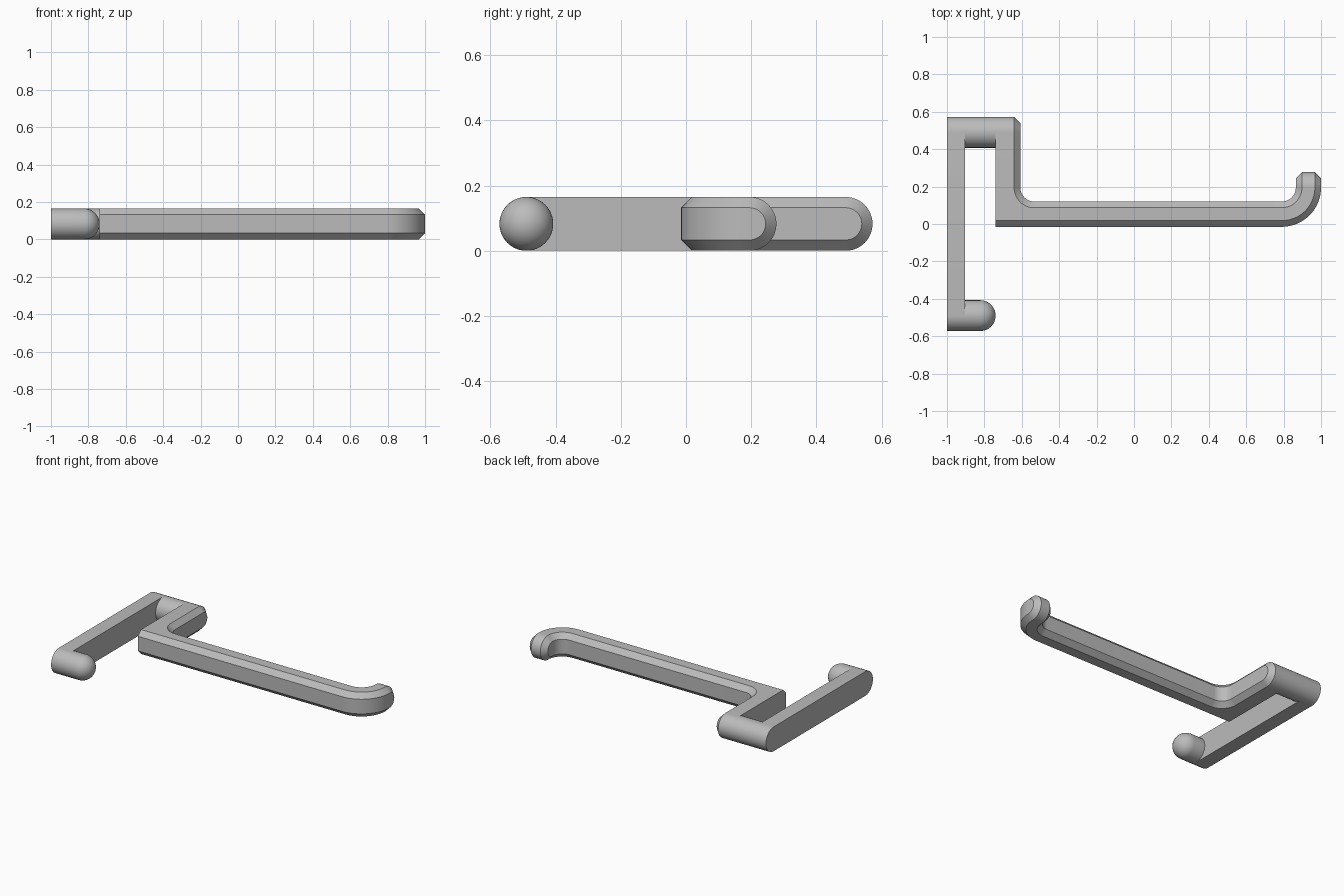
import bpy, bmesh
from math import sin, cos, pi
from mathutils import Vector

if "Cube" in bpy.data.objects:
    bpy.data.objects.remove(bpy.data.objects["Cube"])

R = 0.0825          # half thickness, also the radius of every rounded end
C = 0.033           # chamfer size
SEG = 24            # segments in a half turn
BACK, PLATE, LEG_X = -1.0, -0.903, -0.74
PEG_Y = 0.49

grey = bpy.data.materials.new("light grey")
grey.use_nodes = True
grey.diffuse_color = (0.5, 0.5, 0.5, 1)
grey.node_tree.nodes["Principled BSDF"].inputs["Base Color"].default_value = (0.5, 0.5, 0.5, 1)


def finish(name, bm):
    bmesh.ops.remove_doubles(bm, verts=bm.verts, dist=1e-5)
    bmesh.ops.dissolve_degenerate(bm, edges=bm.edges, dist=1e-5)
    bmesh.ops.recalc_face_normals(bm, faces=bm.faces)
    mesh = bpy.data.meshes.new(name)
    bm.to_mesh(mesh)
    bm.free()
    mesh.materials.append(grey)
    obj = bpy.data.objects.new(name, mesh)
    bpy.context.collection.objects.link(obj)
    bpy.ops.object.select_all(action="DESELECT")
    obj.select_set(True)
    bpy.context.view_layer.objects.active = obj
    bpy.ops.object.shade_smooth_by_angle(angle=pi / 6)
    return obj


def peg(name, y, profile):
    """Lathe (x, radius) points around a line along x."""
    bm = bmesh.new()
    verts = [bm.verts.new((x, y, R + r)) for x, r in profile]
    edges = [bm.edges.new(pair) for pair in zip(verts, verts[1:])]
    bmesh.ops.spin(bm, geom=verts + edges, cent=(0, y, R), axis=(1, 0, 0),
                   angle=2 * pi, steps=2 * SEG)
    return finish(name, bm)


# Back plate: a stadium outline with thickness along x
bm = bmesh.new()
outline = []
for side in (1, -1):
    for i in range(SEG + 1):
        a = pi * i / SEG
        outline.append(bm.verts.new((BACK, side * (PEG_Y + R * sin(a)), R + side * R * cos(a))))
face = bm.faces.new(outline)
grown = bmesh.ops.extrude_face_region(bm, geom=[face])["geom"]
bmesh.ops.translate(bm, vec=(PLATE - BACK, 0, 0),
                    verts=[g for g in grown if isinstance(g, bmesh.types.BMVert)])
finish("back_plate", bm)

# Pegs: a plain one that carries the arm, a round-nosed one at the front
peg("rear_peg", PEG_Y, [(PLATE, R), (LEG_X, R)])
nose = [(LEG_X - R + R * sin(pi / 2 * i / 12), R * cos(pi / 2 * i / 12)) for i in range(13)]
peg("front_peg", -PEG_Y, [(PLATE, R)] + nose)

# Arm stations: outer edge, outer chamfer top, inner chamfer top, inner edge
BAR_Y, BEND_Y, IN_R, OUT_R = -0.015, 0.195, 0.075, 0.21
bend = Vector((-0.533, BEND_Y))
hook = Vector((0.79, BEND_Y))


def polar(centre, radius, angle):
    return centre + radius * Vector((cos(angle), sin(angle)))


INNER_LEG = bend.x - IN_R
stations = [[Vector((x, PEG_Y)) for x in (LEG_X, LEG_X, INNER_LEG - C, INNER_LEG)]]
HALF = 8
for i in range(2 * HALF + 1):
    a = pi + pi / 2 * i / (2 * HALF)
    inner = [polar(bend, IN_R + C, a), polar(bend, IN_R, a)]
    if i <= HALF:       # square-edged side of the leg
        p = Vector((LEG_X, BEND_Y + (BAR_Y + C - BEND_Y) * i / HALF))
        stations.append([p, p] + inner)
    if i >= HALF:       # chamfered front of the bar
        p = Vector((LEG_X + (bend.x - LEG_X) * (i - HALF) / HALF, BAR_Y))
        stations.append([p, p + Vector((0, C))] + inner)
for i in range(SEG + 1):
    a = -pi / 2 + pi / 2 * i / SEG
    stations.append([polar(hook, r, a) for r in (OUT_R, OUT_R - C, IN_R + C, IN_R)])


def row(station, turn):
    """Section across the arm, swung by an angle about its own middle line."""
    outer, outer_top, inner_top, inner = station
    columns = [(outer, 0), (outer, R - C), (outer_top, R),
               (inner_top, R), (inner, R - C), (inner, 0)]
    return [Vector((p.x, p.y + h * sin(turn), R + h * cos(turn))) for p, h in columns]


# Run over the top, round the hook tip, back underneath, round the leg end
rows = [row(s, 0) for s in stations]
rows += [row(stations[-1], pi * i / SEG) for i in range(1, SEG)]
rows += [row(s, pi) for s in reversed(stations)]
rows += [row(stations[0], pi * i / SEG) for i in range(SEG - 1, 0, -1)]

bm = bmesh.new()
grid = [[bm.verts.new(p) for p in r] for r in rows]
for a, b in zip(grid, grid[1:] + grid[:1]):
    for k in range(len(a) - 1):
        bm.faces.new((a[k], a[k + 1], b[k + 1], b[k]))
finish("hooked_arm", bm)
